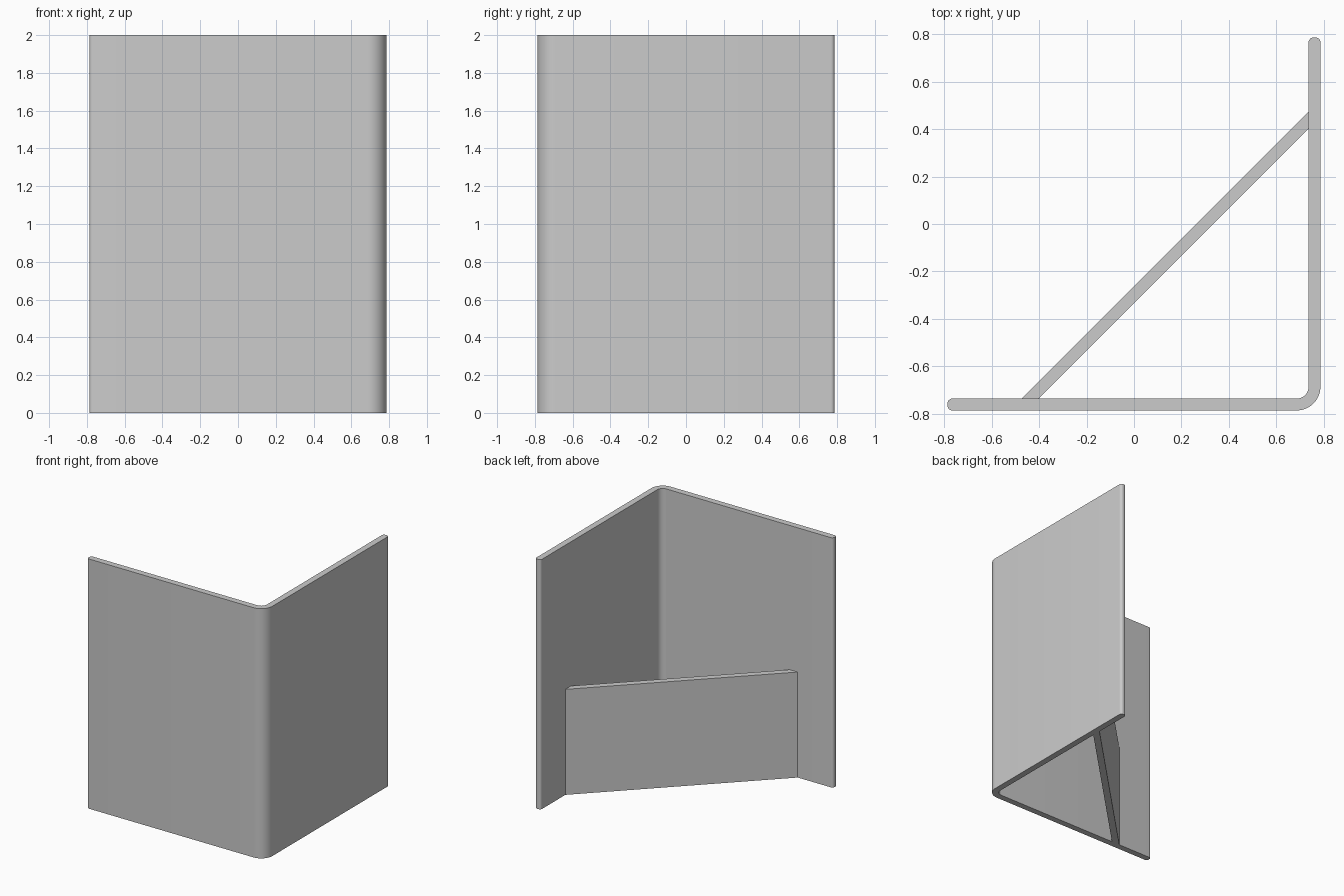
import bpy, bmesh, math

cube = bpy.data.objects.get("Cube")
if cube:
    bpy.data.objects.remove(cube, do_unlink=True)

HALF = 0.787             # half width of the folded panel
THICK = 0.05
HEIGHT = 2.0
BRACE_HEIGHT = 0.845
BEND = 0.1               # outer radius of the fold
TIP = 0.02               # rounding of the free edges
INNER = HALF - THICK

grey = bpy.data.materials.new("plain_grey")
grey.use_nodes = True
colour = (0.6, 0.6, 0.6, 1)
grey.diffuse_color = colour
grey.node_tree.nodes["Principled BSDF"].inputs["Base Color"].default_value = colour


def arc(cx, cy, radius, start, end, steps):
    """Points along an arc, angles in degrees."""
    angles = [math.radians(start + (end - start) * i / steps) for i in range(steps + 1)]
    return [(cx + radius * math.cos(a), cy + radius * math.sin(a)) for a in angles]


def extrude_profile(name, points, height):
    """Stand a flat outline on the ground and raise it to a height."""
    bm = bmesh.new()
    face = bm.faces.new([bm.verts.new((x, y, 0)) for x, y in points])
    raised = bmesh.ops.extrude_face_region(bm, geom=[face])["geom"]
    verts = [v for v in raised if isinstance(v, bmesh.types.BMVert)]
    bmesh.ops.translate(bm, verts=verts, vec=(0, 0, height))
    bmesh.ops.recalc_face_normals(bm, faces=bm.faces)
    mesh = bpy.data.meshes.new(name)
    bm.to_mesh(mesh)
    bm.free()
    mesh.materials.append(grey)
    obj = bpy.data.objects.new(name, mesh)
    bpy.context.collection.objects.link(obj)
    bpy.ops.object.select_all(action="DESELECT")
    obj.select_set(True)
    bpy.context.view_layer.objects.active = obj
    bpy.ops.object.shade_smooth_by_angle(angle=math.radians(30))
    return obj


# Folded panel: front wall and left wall joined by a rounded bend
c = HALF - BEND
outline = arc(c, -c, BEND, -90, 0, 16)
outline += arc(HALF - TIP, HALF - TIP, TIP, 0, 90, 6)
outline += arc(INNER + TIP, HALF - TIP, TIP, 90, 180, 6)
outline += arc(c, -c, BEND - THICK, 0, -90, 16)
outline += arc(TIP - HALF, -INNER - TIP, TIP, 90, 180, 6)
outline += arc(TIP - HALF, TIP - HALF, TIP, 180, 270, 6)
extrude_profile("folded_panel", outline, HEIGHT)

# Low diagonal brace between the walls
near, far = 0.402, 0.474
brace = [(-far, -INNER), (-near, -INNER), (INNER, near), (INNER, far)]
extrude_profile("diagonal_brace", brace, BRACE_HEIGHT)
